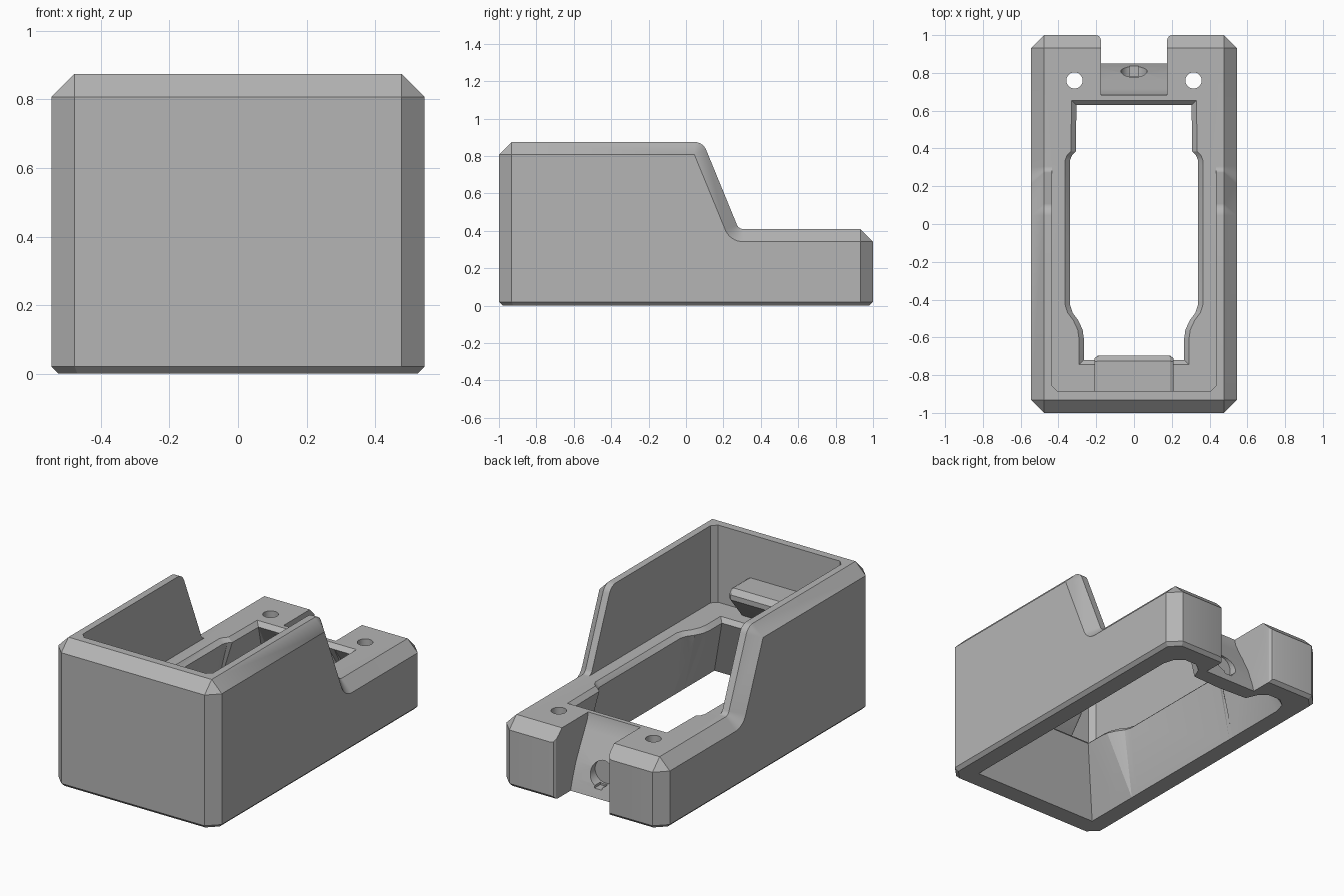
import bpy, bmesh
from math import sin, cos, pi, radians
from mathutils import Vector

if "Cube" in bpy.data.objects:
    bpy.data.objects.remove(bpy.data.objects["Cube"])

grey = bpy.data.materials.new("plain grey")
grey.use_nodes = True
COLOR = (0.46, 0.46, 0.46, 1)
grey.diffuse_color = COLOR
grey.node_tree.nodes["Principled BSDF"].inputs["Base Color"].default_value = COLOR


def loft(name, rings, bottom_bevel=0):
    """Closed skin through rings of matching points."""
    bm = bmesh.new()
    rows = [[bm.verts.new(p) for p in ring] for ring in rings]
    n = len(rows[0])
    for a, b in zip(rows, rows[1:]):
        for i in range(n):
            j = (i + 1) % n
            bm.faces.new((a[i], a[j], b[j], b[i]))
    bm.faces.new(rows[0])
    bm.faces.new(rows[-1])
    bmesh.ops.remove_doubles(bm, verts=bm.verts, dist=1e-5)
    bmesh.ops.recalc_face_normals(bm, faces=bm.faces)
    if bottom_bevel:
        bmesh.ops.dissolve_limit(bm, angle_limit=radians(0.5), verts=bm.verts, edges=bm.edges)
        bm.normal_update()
        rim = [e for e in bm.edges if len(e.link_faces) == 2
               and all(v.co.z < 1e-4 for v in e.verts)
               and sum(f.normal.z < -0.9 for f in e.link_faces) == 1]
        bmesh.ops.bevel(bm, geom=rim, offset=bottom_bevel, segments=1, affect='EDGES')
    bmesh.ops.connect_verts_nonplanar(bm, angle_limit=0.001, faces=bm.faces)
    bmesh.ops.recalc_face_normals(bm, faces=bm.faces)
    me = bpy.data.meshes.new(name)
    bm.to_mesh(me)
    bm.free()
    me.materials.append(grey)
    ob = bpy.data.objects.new(name, me)
    bpy.context.collection.objects.link(ob)
    return ob


def across(profile, x):
    return [(x, y, z) for y, z in profile]


def plan(outline, z):
    return [(x, y, z) for x, y in outline]


def mirrored(half):
    return half + [(-x, y) for x, y in reversed(half) if x > 0]


def arc(cy, cz, r, a0, a1, n=8):
    return [(cy + r * cos(radians(a0 + (a1 - a0) * i / n)),
             cz + r * sin(radians(a0 + (a1 - a0) * i / n))) for i in range(n + 1)]


def circle(u, v, r, n=40):
    return [(u + r * cos(2 * pi * i / n), v + r * sin(2 * pi * i / n)) for i in range(n)]


def combine(body, tool, op='DIFFERENCE'):
    mod = body.modifiers.new("cut", 'BOOLEAN')
    mod.object, mod.operation, mod.solver = tool, op, 'EXACT'
    bpy.context.view_layer.objects.active = body
    bpy.ops.object.modifier_apply(modifier=mod.name)
    bpy.data.objects.remove(tool)


# Housing: stepped side profile, chamfered all round
C = 0.068
W, H, DECK = 0.545, 0.875, 0.41


def side_profile(inset):
    """Outer profile, or the profile drawn in by the chamfer."""
    e = 1 - inset
    k = C - inset
    return ([(-e, 0), (-e, H - C), (-1 + C, H - inset)]
            + arc(0.045, H - C, k, 90, 22.4)
            + arc(0.305, DECK + 0.035, 0.035 + inset, 202.4, 270)
            + [(1 - C, DECK - inset), (e, DECK - C), (e, 0)])


body = loft("housing", [across(side_profile(C), -W), across(side_profile(0), C - W),
                        across(side_profile(0), W - C), across(side_profile(C), W)],
            bottom_bevel=0.02)

# Open bay above the deck
bay = mirrored([(0.405, -0.885), (0.435, -0.855), (0.435, 1.1)])
combine(body, loft("bay_cutter", [plan(bay, DECK), plan(bay, 1)]))

# Deck opening flaring down to a wide hollow with two rear lobes
throat = [(0, -0.72), (0.265, -0.72), (0.265, -0.61), (0.272, -0.56), (0.295, -0.51),
          (0.325, -0.47), (0.338, -0.43), (0.338, 0.34), (0.328, 0.365), (0.308, 0.385),
          (0.305, 0.6), (0.305, 0.63), (0.28, 0.63), (0.24, 0.63), (0.2, 0.63), (0.16, 0.63),
          (0, 0.63)]
foot = [(0, -0.87), (0.42, -0.87), (0.42, -0.64), (0.42, -0.58), (0.42, -0.52),
        (0.42, -0.47), (0.42, -0.42), (0.42, 0.34), (0.42, 0.37), (0.42, 0.4),
        (0.42, 0.76), (0.4, 0.83), (0.35, 0.87), (0.27, 0.87), (0.22, 0.83), (0.19, 0.76),
        (0, 0.75)]
lip = [(x + (0.026 if x else 0), y + (0.025 if y > 0.5 else -0.025 if y < -0.7 else 0))
       for x, y in throat]
combine(body, loft("hollow_cutter", [plan(mirrored(foot), -0.01), plan(mirrored(foot), 0),
                                     plan(mirrored(throat), DECK - 0.025),
                                     plan(mirrored(lip), DECK), plan(mirrored(lip), DECK + 0.02)]))

# Rear cable notch with a leaning inner wall and rounded mouth
notch = [(1.1, -0.1), (0.85, -0.1), (0.85, 0), (0.83, 0.07), (0.797, 0.16), (0.757, 0.24),
         (0.715, 0.32), (0.69, 0.37), (0.682, DECK), (0.682, 0.5), (1.1, 0.5)]
combine(body, loft("notch_cutter", [across(notch, -0.174), across(notch, 0.174)]))
mouth = mirrored([(0.17, 0.965), (0.174, 0.965), (0.177, 0.982), (0.186, 0.995),
                  (0.205, 1.001), (0.205, 1.1)])
combine(body, loft("mouth_cutter", [plan(mouth, -0.1), plan(mouth, 0.5)]))

# Round cable socket with a small key slot
ring = circle(0, 0.13, 0.07)
combine(body, loft("socket_cutter", [[(x, y, z) for x, z in ring] for y in (0.765, 0.95)]))
slot = [(-0.025, 0.05), (0.025, 0.05), (0.025, 0.08), (-0.025, 0.08)]
combine(body, loft("key_cutter", [[(x, y, z) for x, z in slot] for y in (0.78, 0.95)]))

# Screw holes
for s in (-1, 1):
    hole = circle(s * 0.315, 0.76, 0.043)
    combine(body, loft("screw_cutter", [plan(hole, -0.1), plan(hole, 0.6)]))

# Wedge-shaped clip on the front inner wall
clip = [(-0.9, 0.615), (-0.725, 0.615), (-0.695, 0.585), (-0.695, 0.555), (-0.83, 0.4), (-0.9, 0.4)]
clip_in = [(-0.9, 0.605), (-0.73, 0.605), (-0.71, 0.58), (-0.71, 0.555), (-0.835, 0.4), (-0.9, 0.4)]
combine(body, loft("clip", [across(clip_in, -0.208), across(clip, -0.19),
                            across(clip, 0.19), across(clip_in, 0.208)]), 'UNION')

# Smooth the rounded parts, keep the chamfers crisp
bpy.ops.object.select_all(action='DESELECT')
body.select_set(True)
bpy.context.view_layer.objects.active = body
bpy.ops.object.shade_smooth_by_angle(angle=radians(20))
